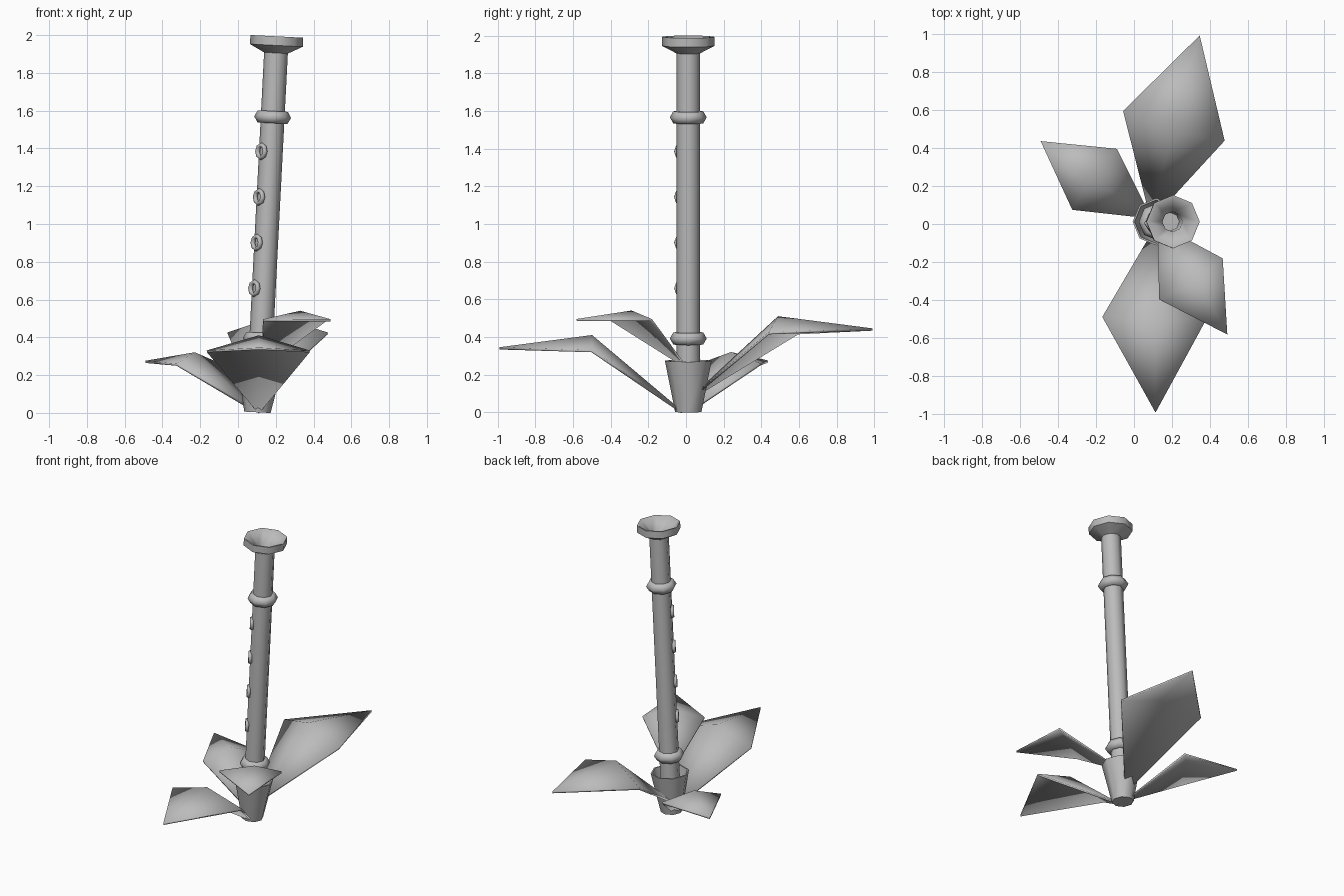
import bpy, math
from mathutils import Matrix, Vector

cube = bpy.data.objects.get("Cube")
if cube:
    bpy.data.objects.remove(cube)

grey = bpy.data.materials.new("plain grey")
grey.use_nodes = True
COLOUR = (0.5, 0.5, 0.5, 1)
grey.diffuse_color = COLOUR
grey.node_tree.nodes["Principled BSDF"].inputs["Base Color"].default_value = COLOUR

# Frame of the leaning flute
LEAN = Matrix.Translation((0.103, 0.012, 0.003)) @ Matrix.Rotation(math.radians(2.95), 4, 'Y')


def add(name, verts, faces, angle):
    mesh = bpy.data.meshes.new(name)
    mesh.from_pydata(verts, [], faces)
    mesh.materials.append(grey)
    ob = bpy.data.objects.new(name, mesh)
    bpy.context.collection.objects.link(ob)
    bpy.ops.object.select_all(action='DESELECT')
    ob.select_set(True)
    bpy.context.view_layer.objects.active = ob
    bpy.ops.object.shade_smooth_by_angle(angle=math.radians(angle))
    return ob


def lathe(name, profile, matrix=LEAN, closed=False, angle=50, n=8):
    """Spin (radius, height) points; open profiles get end caps."""
    verts = [matrix @ Vector((r * math.cos(2 * math.pi * k / n), r * math.sin(2 * math.pi * k / n), z))
             for r, z in profile for k in range(n)]
    m = len(profile)
    faces = []
    for i in range(m if closed else m - 1):
        j = (i + 1) % m
        for k in range(n):
            q = (k + 1) % n
            faces.append((i * n + k, i * n + q, j * n + q, j * n + k))
    if not closed:
        faces.append(tuple(reversed(range(n))))
        faces.append(tuple(range((m - 1) * n, m * n)))
    return add(name, verts, faces, angle)


def ring(name, major, minor, matrix, sides=6, n=8):
    steps = [2 * math.pi * i / sides for i in range(sides)]
    return lathe(name, [(major + minor * math.cos(a), minor * math.sin(a)) for a in steps],
                 matrix, closed=True, angle=75, n=n)


# Tube with flared mouth and hollow end
lathe("flute_tube", [(0.063, 0.02), (0.063, 1.905), (0.14, 1.945), (0.14, 1.993),
                     (0.13, 1.993), (0.053, 1.925), (0.048, 1.7)])

# Open cup at the foot
lathe("foot_cup", [(0.07, 0), (0.124, 0.272), (0.114, 0.272), (0.066, 0.02)])

# Collars round the tube
for name, z in (("lower_collar", 0.39), ("upper_collar", 1.565)):
    ring(name, 0.061, 0.037, LEAN @ Matrix.Translation((0, 0, z)))

# Finger hole rims, facing the front right
facing = Matrix.Rotation(math.radians(215), 4, 'Z') @ Matrix.Translation((0.062, 0, 0)) \
    @ Matrix.Rotation(math.radians(90), 4, 'Y')
for i in range(4):
    ring(f"finger_hole_rim_{i + 1}", 0.034, 0.013,
         LEAN @ Matrix.Translation((0, 0, 0.655 + 0.242 * i)) @ facing)

# Kite leaves folded along a raised midrib: base, one side, tip, other side, rib peak
LEAVES = {
    "back_leaf": [(0.09, 0.02, 0.07), (0.475, 0.44, 0.42), (0.345, 0.99, 0.44), (-0.055, 0.595, 0.42), (0.20, 0.49, 0.505)],
    "front_leaf": [(0.11, -0.02, 0.0), (-0.165, -0.49, 0.325), (0.113, -0.99, 0.34), (0.38, -0.50, 0.325), (0.11, -0.50, 0.405)],
    "right_leaf": [(0.09, 0.03, 0.01), (-0.092, 0.395, 0.255), (-0.49, 0.435, 0.27), (-0.325, 0.077, 0.255), (-0.23, 0.24, 0.315)],
    "left_leaf": [(0.125, 0.0, 0.24), (0.134, -0.397, 0.49), (0.49, -0.58, 0.49), (0.466, -0.183, 0.49), (0.33, -0.29, 0.535)],
}
for name, pts in LEAVES.items():
    leaf = add(name, pts, [(0, 4, 1), (1, 4, 2), (2, 4, 3), (3, 4, 0)], 60)
    if leaf.data.polygons[0].normal.z < 0:
        leaf.data.flip_normals()
    thick = leaf.modifiers.new("thickness", 'SOLIDIFY')
    thick.thickness = 0.012
    thick.offset = 0
